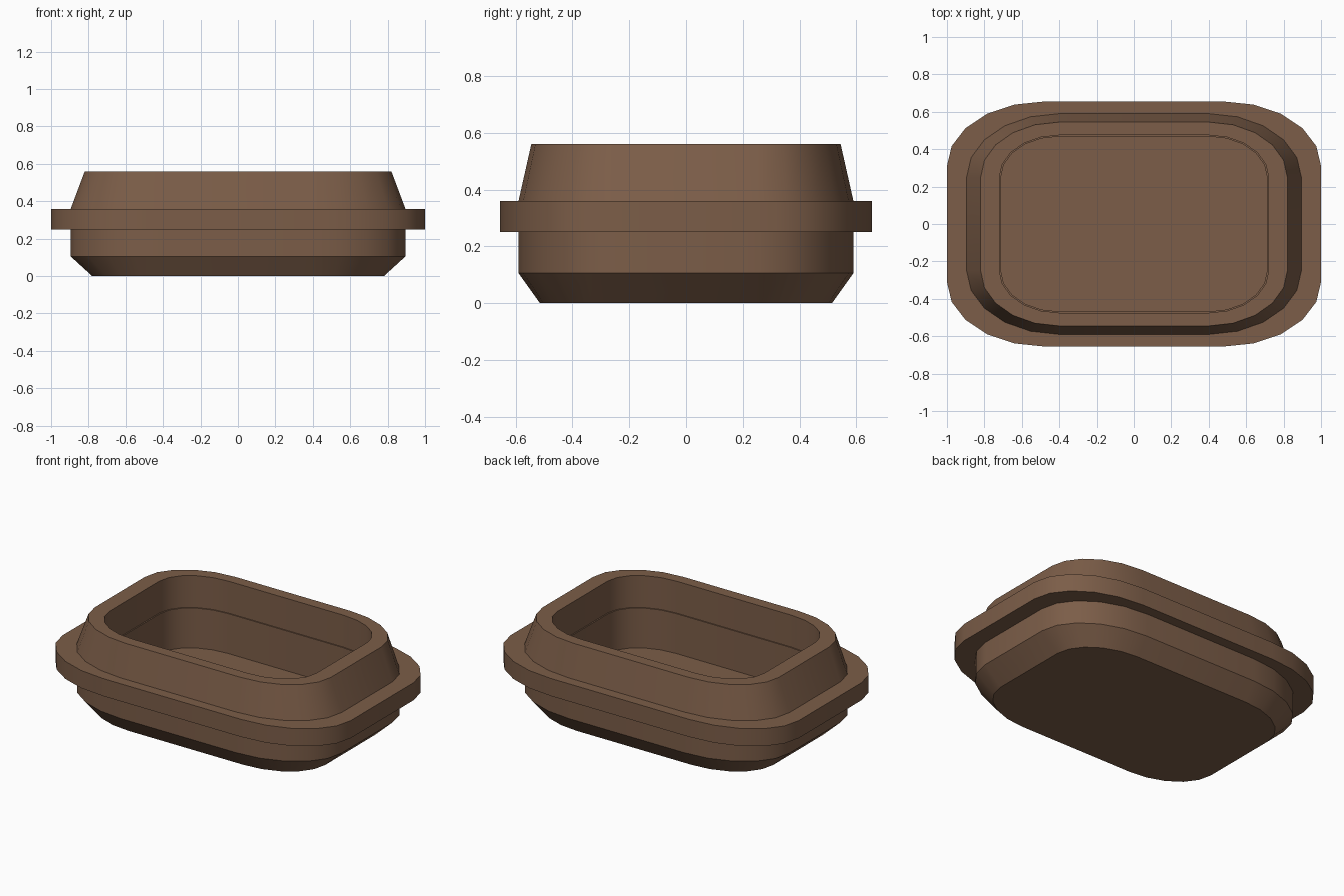
import bpy, bmesh, math

if "Cube" in bpy.data.objects:
    bpy.data.objects.remove(bpy.data.objects["Cube"])

STEPS = 5  # segments per corner


def outline(hx, hy, cx, cy, z):
    # rounded rectangle with elliptical corners centred on (+-cx, +-cy)
    pts = []
    for q in range(4):
        sx, sy = [(1, 1), (-1, 1), (-1, -1), (1, -1)][q]
        for i in range(STEPS + 1):
            a = math.radians(90) * (q + i / STEPS)
            pts.append((sx * cx + (hx - cx) * math.cos(a),
                        sy * cy + (hy - cy) * math.sin(a), z))
    return pts


def loft(name, sections, mat):
    bm = bmesh.new()
    rings = [[bm.verts.new(p) for p in outline(*s)] for s in sections]
    for a, b in zip(rings, rings[1:]):
        n = len(a)
        for i in range(n):
            j = (i + 1) % n
            bm.faces.new((a[i], a[j], b[j], b[i]))
    bm.faces.new(rings[0][::-1])
    bm.faces.new(rings[-1])
    bmesh.ops.recalc_face_normals(bm, faces=bm.faces)
    me = bpy.data.meshes.new(name)
    bm.to_mesh(me)
    bm.free()
    me.materials.append(mat)
    ob = bpy.data.objects.new(name, me)
    bpy.context.collection.objects.link(ob)
    bpy.context.view_layer.objects.active = ob
    ob.select_set(True)
    bpy.ops.object.shade_smooth_by_angle(angle=math.radians(30))
    ob.select_set(False)
    return ob


brown = bpy.data.materials.new("brown")
brown.diffuse_color = (0.2, 0.11, 0.065, 1)
brown.use_nodes = True
brown.node_tree.nodes["Principled BSDF"].inputs["Base Color"].default_value = brown.diffuse_color

C = (0.40, 0.25)   # corner centres of the body
F = (0.48, 0.31)   # corner centres of the flange

# hollow tray: outside from the base up, over the rim, down to the floor
loft("tray", [
    (0.78, 0.515, *C, 0.0),      # base
    (0.895, 0.59, *C, 0.105),    # chamfer top
    (0.895, 0.59, *C, 0.25),     # wall under the flange
    (1.0, 0.655, *F, 0.25),      # flange
    (1.0, 0.655, *F, 0.36),
    (0.895, 0.59, *C, 0.36),     # sloped collar
    (0.82, 0.545, *C, 0.56),
    (0.72, 0.475, *C, 0.56),     # rim inner edge
    (0.72, 0.475, *C, 0.36),     # small inner ledge
    (0.712, 0.468, *C, 0.36),
    (0.712, 0.468, *C, 0.11),    # floor
], brown)
